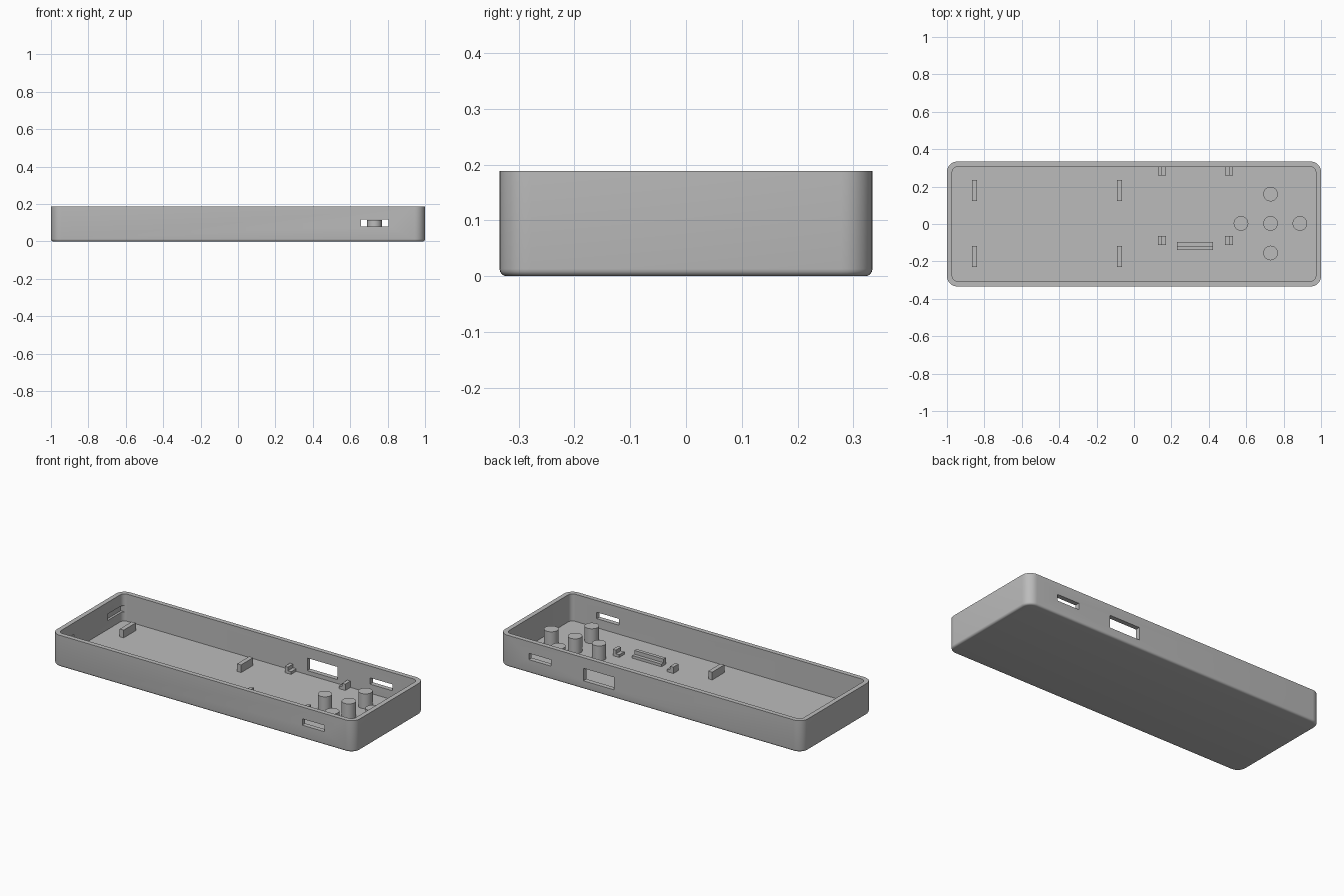
import bpy, bmesh, math
from mathutils import Matrix, Vector

if "Cube" in bpy.data.objects:
    bpy.data.objects.remove(bpy.data.objects["Cube"])

grey = bpy.data.materials.new("light grey plastic")
grey.use_nodes = True
grey.diffuse_color = (0.5, 0.5, 0.5, 1)
grey.node_tree.nodes["Principled BSDF"].inputs["Base Color"].default_value = (0.5, 0.5, 0.5, 1)

HALF_X, HALF_Y, HEIGHT = 1.0, 0.334, 0.188
WALL, FLOOR = 0.028, 0.026


def finish(name, bm):
    bmesh.ops.recalc_face_normals(bm, faces=bm.faces)
    mesh = bpy.data.meshes.new(name)
    bm.to_mesh(mesh)
    bm.free()
    mesh.materials.append(grey)
    obj = bpy.data.objects.new(name, mesh)
    bpy.context.collection.objects.link(obj)
    return obj


def box(name, x, y, z):
    """Box from three (low, high) ranges."""
    bm = bmesh.new()
    bmesh.ops.create_cube(bm, size=1)
    for v in bm.verts:
        v.co = Vector(r[0] if c < 0 else r[1] for c, r in zip(v.co, (x, y, z)))
    return finish(name, bm)


def smooth(obj):
    bpy.ops.object.select_all(action="DESELECT")
    obj.select_set(True)
    bpy.context.view_layer.objects.active = obj
    bpy.ops.object.shade_smooth_by_angle(angle=math.radians(35))


def rounded_block(name, hx, hy, z, radius, bottom=0):
    """Block with rounded upright corners and an optional rounded base edge."""
    obj = box(name, (-hx, hx), (-hy, hy), z)
    bm = bmesh.new()
    bm.from_mesh(obj.data)
    upright = [e for e in bm.edges if abs(e.verts[0].co.z - e.verts[1].co.z) > 0.01]
    bmesh.ops.bevel(bm, geom=upright, offset=radius, segments=8, profile=0.5, affect="EDGES")
    if bottom:
        base = [e for e in bm.edges if all(abs(v.co.z - z[0]) < 1e-4 for v in e.verts)]
        bmesh.ops.bevel(bm, geom=base, offset=bottom, segments=4, profile=0.5, affect="EDGES")
    bm.to_mesh(obj.data)
    bm.free()
    return obj


def cut(obj, cutter):
    cutter.hide_render = True
    mod = obj.modifiers.new("cut", "BOOLEAN")
    mod.operation, mod.solver, mod.object = "DIFFERENCE", "EXACT", cutter
    bpy.context.view_layer.objects.active = obj
    bpy.ops.object.modifier_apply(modifier=mod.name)
    bpy.data.objects.remove(cutter)


# Open tray
tray = rounded_block("tray", HALF_X, HALF_Y, (0, HEIGHT), 0.056, 0.013)
cut(tray, rounded_block("hollow", HALF_X - WALL, HALF_Y - WALL, (FLOOR, 0.3), 0.028))

# Clip slots through the long walls, port opening in the back wall
SLOT_Z = (0.08, 0.118)
for s in (-1, 1):
    y = sorted((s * 0.29, s * 0.36))
    cut(tray, box("slot_cutter", (0.658, 0.804), y, SLOT_Z))
cut(tray, box("port_cutter", (0.243, 0.444), (0.29, 0.36), (0.05, 0.125)))

# Blind recesses inside the right end wall
for y in (-0.23, 0.23):
    cut(tray, box("recess_cutter", (-0.986, -0.96), (y - 0.072, y + 0.072), SLOT_Z))
smooth(tray)

# Button posts in a cross
for i, (x, y) in enumerate([(0.73, 0.003), (0.572, 0.003), (0.887, 0.003), (0.73, 0.16), (0.73, -0.155)]):
    bm = bmesh.new()
    top, low = 0.115, FLOOR - 0.004
    bmesh.ops.create_cone(bm, cap_ends=True, segments=40, radius1=0.039, radius2=0.039,
                          depth=top - low, matrix=Matrix.Translation((x, y, (top + low) / 2)))
    smooth(finish(f"button_post_{i + 1}", bm))


def ledge(name, x, y, z):
    return box(name, x, y, (FLOOR - 0.004, z))


# Four upright support ribs
for x in (-0.853, -0.078):
    for y in (-0.174, 0.179):
        ledge("support_rib", (x - 0.013, x + 0.013), (y - 0.057, y + 0.057), 0.072)

# Stepped board holders: tall outer stop, low inner shelf
for x, out in ((0.149, -1), (0.507, 1)):
    for y in (-0.088, 0.282):
        span = (y - 0.024, y + 0.024)
        ledge("holder_stop", sorted((x, x + out * 0.021)), span, 0.064)
        ledge("holder_shelf", sorted((x, x - out * 0.021)), span, 0.042)

# Stepped front rail
ledge("rail_stop", (0.23, 0.423), (-0.139, -0.118), 0.064)
ledge("rail_shelf", (0.23, 0.423), (-0.118, -0.097), 0.042)
